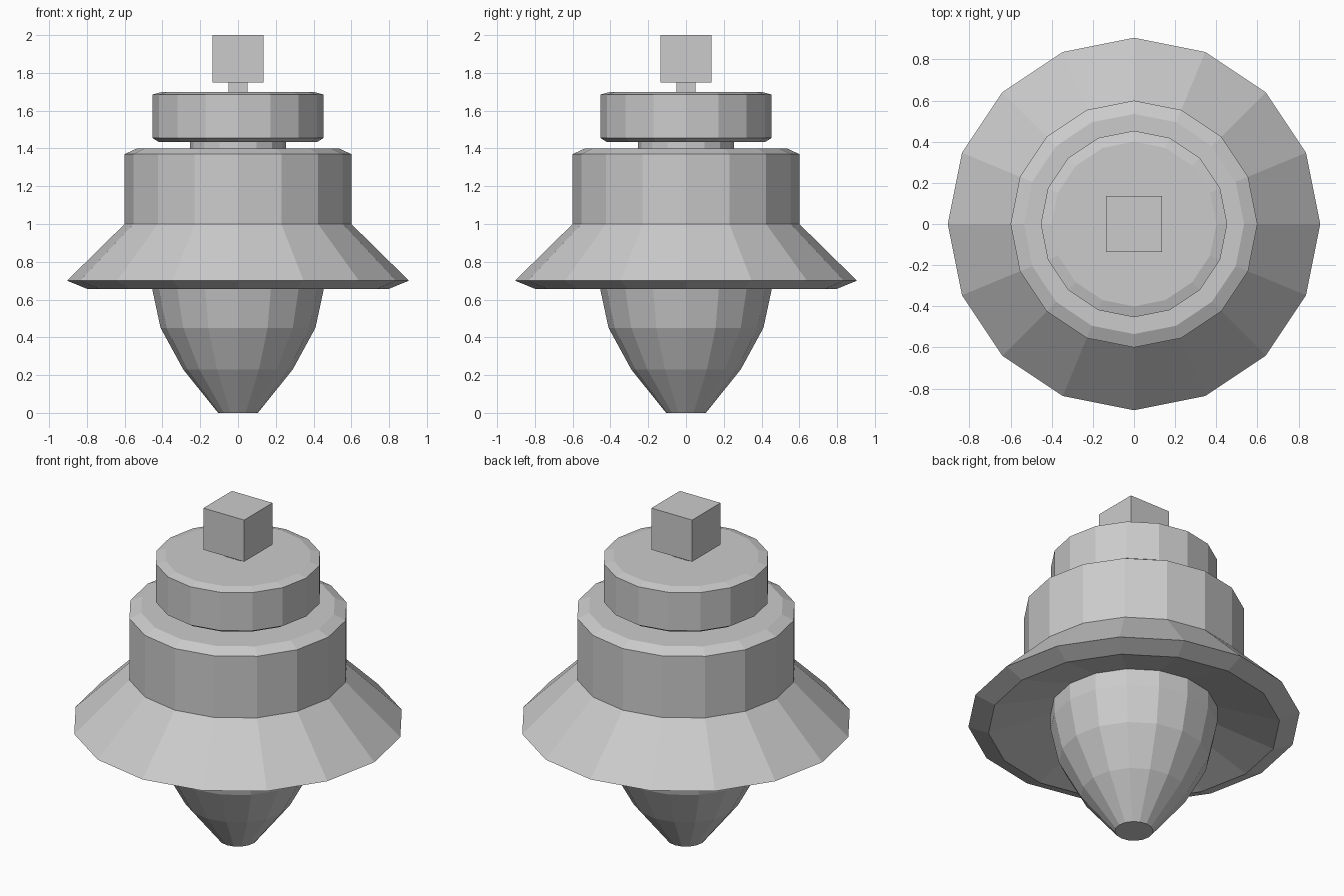
import bpy, bmesh
from math import cos, sin, tau

if "Cube" in bpy.data.objects:
    bpy.data.objects.remove(bpy.data.objects["Cube"])

SIDES = 16


def lathe(name, profile, sides=SIDES, closed=False):
    """Spin (radius, z) points around z; open profiles get end caps."""
    bm = bmesh.new()
    rings = [[bm.verts.new((r * cos(tau * i / sides), r * sin(tau * i / sides), z))
              for i in range(sides)] for r, z in profile]
    pairs = list(zip(rings, rings[1:]))
    if closed:
        pairs.append((rings[-1], rings[0]))
    else:
        bm.faces.new(rings[0])
        bm.faces.new(rings[-1])
    for a, b in pairs:
        for i in range(sides):
            j = (i + 1) % sides
            bm.faces.new((a[i], a[j], b[j], b[i]))
    bmesh.ops.recalc_face_normals(bm, faces=bm.faces)
    mesh = bpy.data.meshes.new(name)
    bm.to_mesh(mesh)
    bm.free()
    obj = bpy.data.objects.new(name, mesh)
    bpy.context.collection.objects.link(obj)
    return obj


def box(name, width, z0, z1):
    bpy.ops.mesh.primitive_cube_add(size=1, location=(0, 0, (z0 + z1) / 2))
    obj = bpy.context.object
    obj.name = name
    obj.scale = (width, width, z1 - z0)
    return obj


# Tapered bulb under the shade
lathe("bulb", [(0.105, 0), (0.29, 0.23), (0.41, 0.45), (0.455, 0.66), (0.455, 0.76)])

# Flared shade with hollow underside, and the drum body above it
lathe("shade_body", [(0.45, 0.76), (0.795, 0.655), (0.905, 0.70), (0.60, 1.00),
                     (0.60, 1.37), (0.535, 1.40)])

# Neck and chamfered cap
lathe("neck", [(0.255, 1.39), (0.255, 1.45)])
lathe("cap", [(0.42, 1.435), (0.453, 1.455), (0.453, 1.685), (0.40, 1.70)])

# Stem and square top block
box("stem", 0.10, 1.69, 1.76)
box("top_block", 0.27, 1.75, 2.00)
